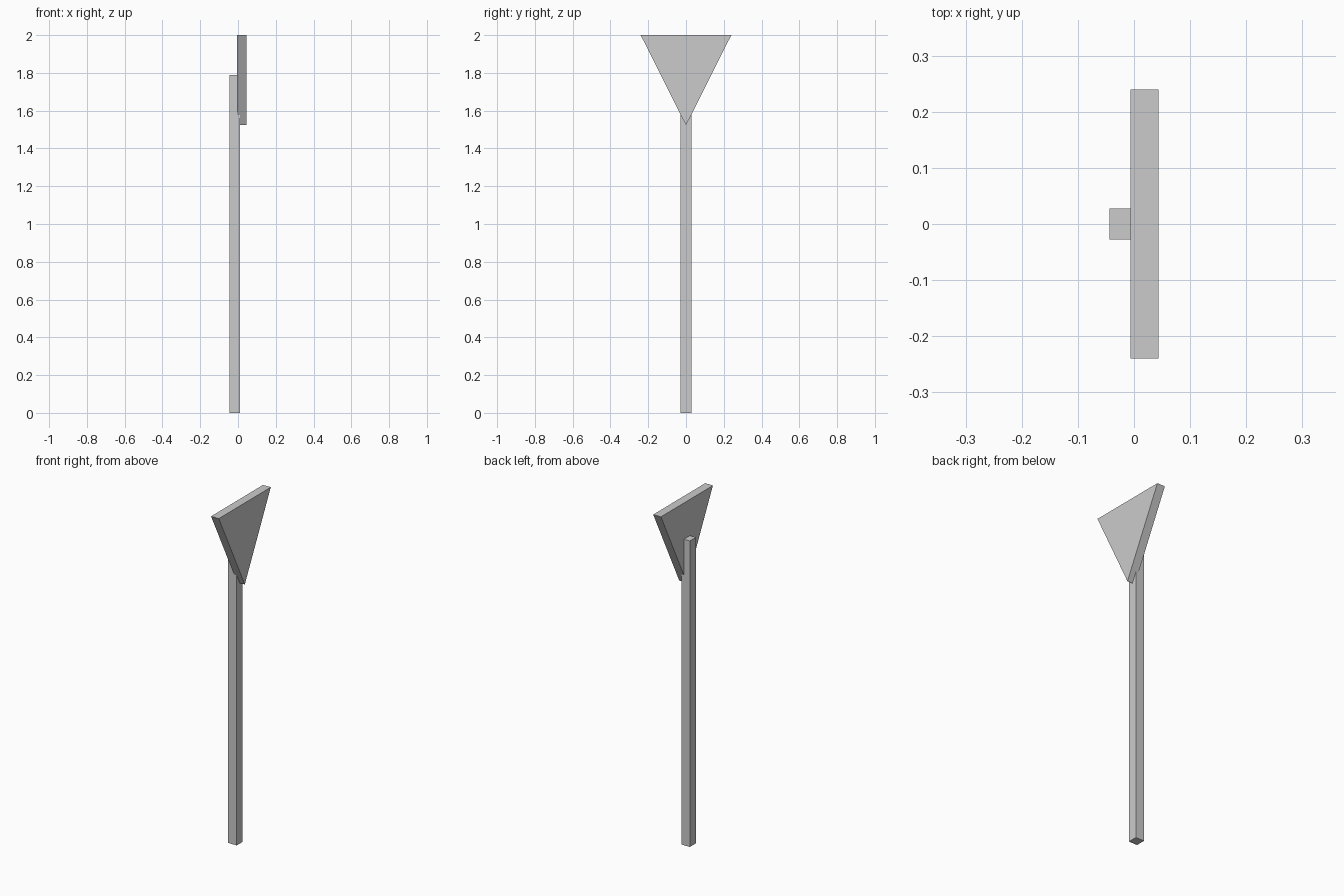
import bpy, bmesh

if "Cube" in bpy.data.objects:
    bpy.data.objects.remove(bpy.data.objects["Cube"])


def extrude_profile(name, points, offset):
    """Make a closed solid by extruding a planar profile along offset."""
    bm = bmesh.new()
    face = bm.faces.new([bm.verts.new(p) for p in points])
    result = bmesh.ops.extrude_face_region(bm, geom=[face], use_keep_orig=True)
    verts = [g for g in result["geom"] if isinstance(g, bmesh.types.BMVert)]
    bmesh.ops.translate(bm, verts=verts, vec=offset)
    bmesh.ops.recalc_face_normals(bm, faces=bm.faces)
    mesh = bpy.data.meshes.new(name)
    bm.to_mesh(mesh)
    bm.free()
    obj = bpy.data.objects.new(name, mesh)
    bpy.context.collection.objects.link(obj)
    return obj


# Square post
x0, x1, h = -0.044, 0.011, 0.0278
extrude_profile("post", [(x0, -h, 0), (x1, -h, 0), (x1, h, 0), (x0, h, 0)],
                (0, 0, 1.788))

# Inverted triangular sign board, overlapping the front of the post
extrude_profile("sign_board",
                [(-0.006, -0.24, 2), (-0.006, 0, 1.523), (-0.006, 0.24, 2)],
                (0.05, 0, 0))
